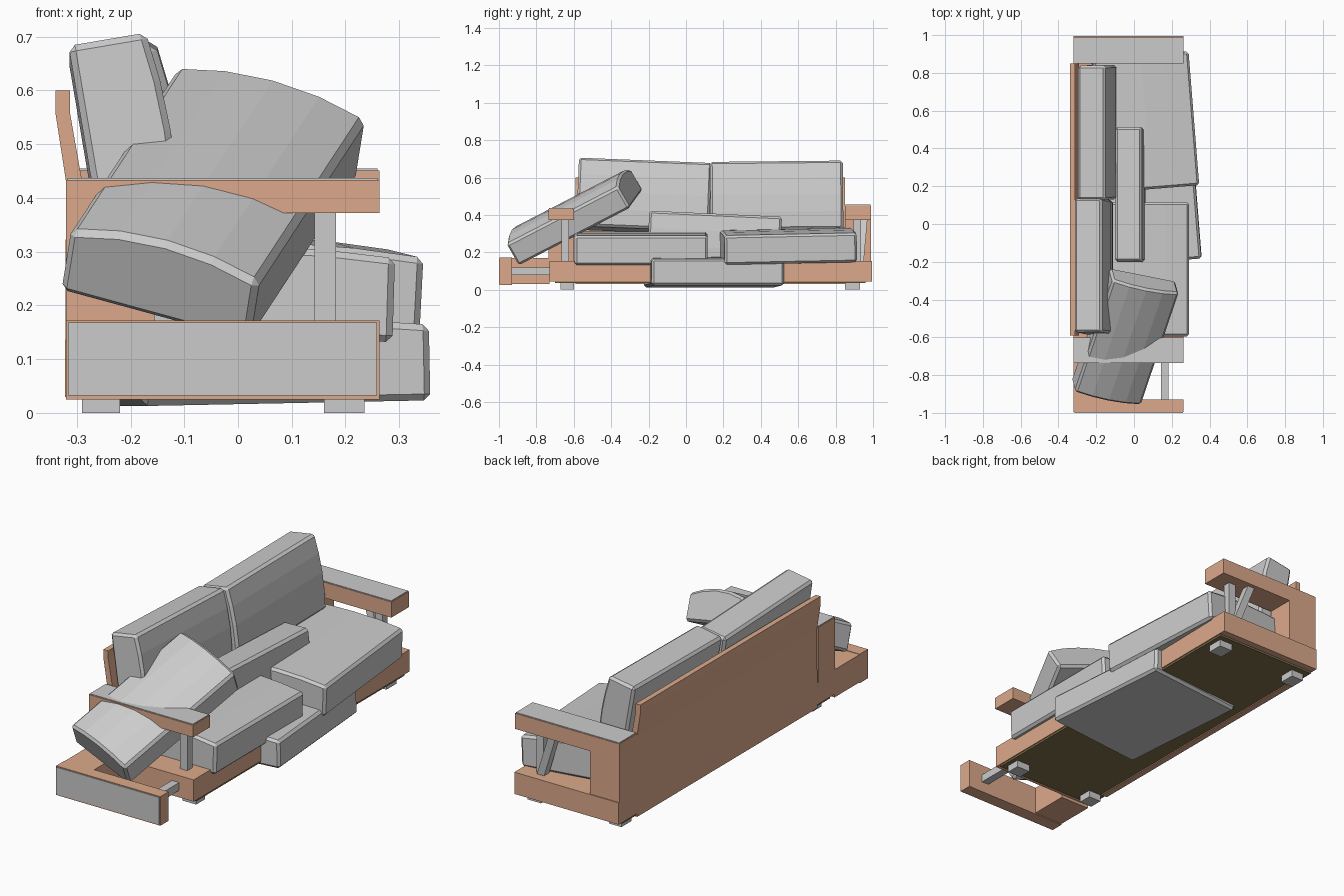
import bpy, bmesh, math
from mathutils import Vector, Matrix

if "Cube" in bpy.data.objects:
    bpy.data.objects.remove(bpy.data.objects["Cube"])


def material(name, col):
    m = bpy.data.materials.new(name)
    m.diffuse_color = col
    m.use_nodes = True
    m.node_tree.nodes["Principled BSDF"].inputs["Base Color"].default_value = m.diffuse_color
    return m


WOOD = material("tan_wood", (0.72, 0.40, 0.26, 1))
UNDER = material("olive_underside", (0.22, 0.16, 0.07, 1))


def extrude(name, profile, y0, y1, mat=None, matrix=None, bevel=0):
    """Closed x-z profile extruded along y."""
    bm = bmesh.new()
    f = bm.faces.new([bm.verts.new((x, y0, z)) for x, z in profile])
    r = bmesh.ops.extrude_face_region(bm, geom=[f])
    vs = [g for g in r["geom"] if isinstance(g, bmesh.types.BMVert)]
    bmesh.ops.translate(bm, verts=vs, vec=(0, y1 - y0, 0))
    bmesh.ops.recalc_face_normals(bm, faces=bm.faces)
    me = bpy.data.meshes.new(name)
    bm.to_mesh(me)
    bm.free()
    ob = bpy.data.objects.new(name, me)
    bpy.context.collection.objects.link(ob)
    if mat:
        me.materials.append(mat)
    if matrix:
        ob.matrix_world = matrix
    if bevel:
        b = ob.modifiers.new("soft_edge", "BEVEL")
        b.width, b.segments = bevel, 1
        b.limit_method, b.angle_limit = "ANGLE", math.radians(40)
    return ob


def box(name, x, y, z, mat=None):
    return extrude(name, [(x[0], z[0]), (x[1], z[0]), (x[1], z[1]), (x[0], z[1])],
                   y[0], y[1], mat)


def cushion(name, centre, along, normal, width, thick, length=0.71, crown=0.015):
    """Bevelled cushion with a gently crowned face pointing along normal."""
    ya = Vector(along).normalized()
    xa = ya.cross(Vector(normal)).normalized()
    za = xa.cross(ya)
    m = Matrix((xa, ya, za)).transposed().to_4x4()
    m.translation = centre
    w, t = width / 2, thick / 2
    pts = [(-w, -t), (w, -t)]
    for i in range(5):
        u = 1 - i / 2
        pts.append((w * u, t + crown * (1 - u * u) - crown * 0.6))
    return extrude(name, pts, -length / 2, length / 2, None, m, 0.012)


def post(name, bottom, top, s=0.04):
    """Square post between two points, sheared so the ends stay level."""
    bm = bmesh.new()
    bmesh.ops.create_cube(bm, size=1)
    for v in bm.verts:
        c = Vector(top if v.co.z > 0 else bottom)
        v.co = c + Vector((v.co.x * s, v.co.y * s, 0))
    me = bpy.data.meshes.new(name)
    bm.to_mesh(me)
    bm.free()
    ob = bpy.data.objects.new(name, me)
    bpy.context.collection.objects.link(ob)


X = (-0.32, 0.263)
XP = (-0.32, -0.155)

# base frame and underside
box("base_frame", X, (-0.73, 0.995), (0.045, 0.155), WOOD)
box("base_underside", (-0.315, 0.258), (-0.70, 0.96), (0.035, 0.045), UNDER)

# back panel, leaning above arm height
extrude("back_panel", [(-0.322, 0.03), (-0.32, 0.43), (-0.34, 0.56), (-0.34, 0.60),
                       (-0.313, 0.60), (-0.313, 0.56), (-0.29, 0.43), (-0.29, 0.03)],
        -0.59, 0.85, WOOD)

# standing arms: rest, grey cap and solid rear post
for side, y, top in (("left", (-0.735, -0.60), 0.437), ("right", (0.85, 0.99), 0.455)):
    box(side + "_armrest", X, y, (0.372, top - 0.004), WOOD)
    box(side + "_armrest_cap", (X[0] + .003, X[1] - .003), (y[0] + .003, y[1] - .003),
        (top - 0.004, top), None)
    box(side + "_arm_rear_post", XP, y, (0.15, 0.375), WOOD)
post("left_arm_front_post", (0.162, -0.645, 0.15), (0.162, -0.645, 0.375))
post("right_arm_front_post", (0.162, 0.915, 0.15), (0.162, 0.915, 0.375))
post("right_arm_loose_post", (0.15, 0.93, 0.15), (0.07, 0.95, 0.375))

# broken arm lying on its side
box("fallen_armrest", X, (-0.996, -0.93), (0.025, 0.172), WOOD)
box("fallen_armrest_cap", (-0.316, 0.259), (-1.0, -0.996), (0.032, 0.168))
box("fallen_rear_post", XP, (-0.935, -0.73), (0.03, 0.17), WOOD)
box("fallen_front_post", (0.142, 0.182), (-0.935, -0.72), (0.08, 0.12))

# feet
for i, x in enumerate(((-0.29, -0.22), (0.16, 0.235))):
    for j, y in enumerate(((-0.67, -0.60), (0.85, 0.93))):
        box(f"foot_{i}{j}", x, y, (0, 0.05))

# seat cushions
cushion("seat_cushion_left", (0.035, -0.24, 0.222), (0, 1, 0), (0.03, 0, 1), 0.51, 0.165)
cushion("seat_cushion_right", (0.06, 0.54, 0.235), (-0.08, 1, 0.02), (0.05, 0, 1), 0.51, 0.165)
cushion("slipped_seat_cushion", (0.06, 0.15, 0.093), (-0.08, 1, 0), (-0.02, 0, 1), 0.54, 0.15)

# back cushions, one dropped between the seats and one thrown over the arm
cushion("back_cushion_left", (-0.208, -0.225, 0.5), (0, 1, -0.04), (1, 0, 0.17), 0.37, 0.155)
cushion("back_cushion_right", (-0.19, 0.485, 0.495), (0, 1, 0.01), (1, 0, 0.17), 0.37, 0.155)
cushion("dropped_back_cushion", (-0.02, 0.15, 0.22), (0, 1, -0.045), (1, 0, 0.03), 0.37, 0.15)
cushion("thrown_cushion", (-0.045, -0.60, 0.395), (0.2, 0.59, 0.305), (0.035, -0.124, 0.218),
        0.37, 0.15, 0.70, 0.03)
